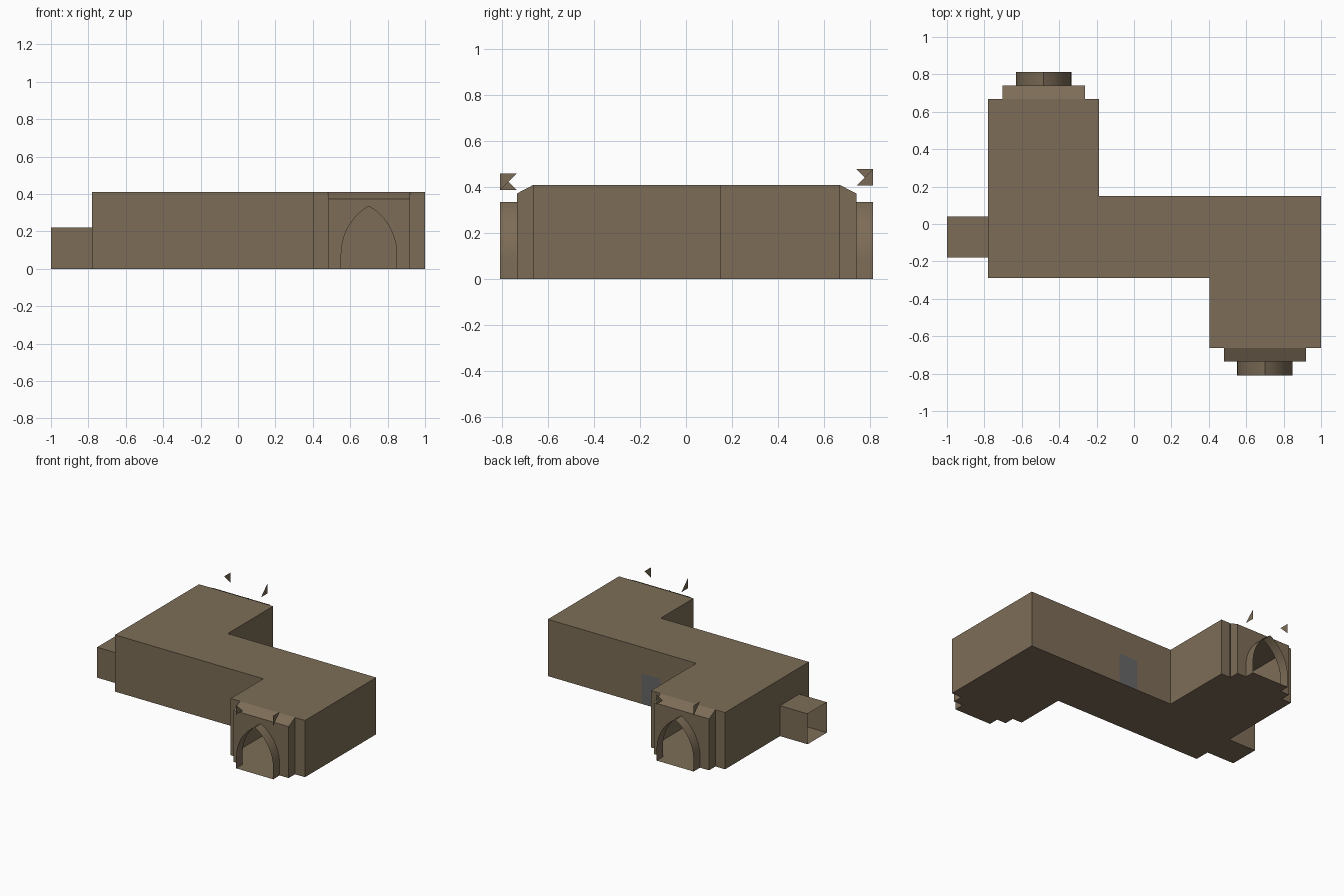
import bpy, bmesh, math

if "Cube" in bpy.data.objects:
    bpy.data.objects.remove(bpy.data.objects["Cube"])

H = 0.41          # main passage height
LOW = 0.22        # low tunnel and door height


def material(name, rgb):
    m = bpy.data.materials.new(name)
    m.diffuse_color = (*rgb, 1)
    m.use_nodes = True
    m.node_tree.nodes["Principled BSDF"].inputs["Base Color"].default_value = m.diffuse_color
    return m


stone = material("brown stone", (0.205, 0.152, 0.095))
grey = material("grey door", (0.14, 0.135, 0.135))


def build(name, polys, mats=(stone,), smooth=False, solid=True):
    """Make an object from polygons, each a list of points, or (points, slot)."""
    bm = bmesh.new()
    for p in polys:
        pts, slot = p if isinstance(p, tuple) else (p, 0)
        bm.faces.new([bm.verts.new(v) for v in pts]).material_index = slot
    bmesh.ops.remove_doubles(bm, verts=bm.verts, dist=1e-5)
    if solid:
        bmesh.ops.recalc_face_normals(bm, faces=bm.faces)
    me = bpy.data.meshes.new(name)
    bm.to_mesh(me)
    bm.free()
    for m in mats:
        me.materials.append(m)
    ob = bpy.data.objects.new(name, me)
    bpy.context.collection.objects.link(ob)
    if smooth:
        bpy.context.view_layer.objects.active = ob
        ob.select_set(True)
        bpy.ops.object.shade_smooth_by_angle(angle=math.radians(30))
        ob.select_set(False)
    return ob


# Main Z-shaped passage: footprint corners, each with the kind of wall that follows it
footprint = [
    (-0.78, -0.29, "wall"), (0.405, -0.29, "wall"), (0.405, -0.663, "wall"),
    (0.48, -0.663, "open"), (0.92, -0.663, "wall"), (1.0, -0.663, "wall"),
    (1.0, 0.15, "wall"), (0.25, 0.15, "door"), (0.10, 0.15, "wall"),
    (-0.187, 0.15, "wall"), (-0.187, 0.668, "wall"), (-0.262, 0.668, "open"),
    (-0.704, 0.668, "wall"), (-0.78, 0.668, "wall"),
    (-0.78, 0.04, "header"), (-0.78, -0.18, "wall")]
polys = [[(x, y, z) for x, y, _ in footprint] for z in (0, H)]
for (x0, y0, kind), (x1, y1, _) in zip(footprint, footprint[1:] + footprint[:1]):
    def panel(za, zb):
        return [(x0, y0, za), (x1, y1, za), (x1, y1, zb), (x0, y0, zb)]
    if kind == "wall":
        polys.append(panel(0, H))
    elif kind in ("door", "header"):
        polys.append(panel(LOW, H))
        if kind == "door":
            polys.append((panel(0, LOW), 1))
build("passage", polys, (stone, grey))

# Low square side tunnel, open at its outer end
ring = [(-0.18, 0), (0.04, 0), (0.04, LOW), (-0.18, LOW)]
build("side_tunnel", [[(-1, *a), (-1, *b), (-0.78, *b), (-0.78, *a)]
                      for a, b in zip(ring, ring[1:] + ring[:1])])

# Pointed arch outline, left foot to right foot
W, SPRING, APEX, N = 0.148, 0.08, 0.335, 10
rise = APEX - SPRING
R = (rise ** 2 + W ** 2) / (2 * W)
sweep = math.asin(rise / R)
left = [(-W, 0)] + [(R - W - R * math.cos(sweep * i / N),
                     SPRING + R * math.sin(sweep * i / N)) for i in range(N + 1)]
arch = left + [(-x, z) for x, z in left[-2::-1]]


def end_piece(label, cx, y0, d, spur_z):
    """Stepped doorway at one end; d is its outward direction along y."""
    y1, y2 = y0 + d * 0.073, y0 + d * 0.146

    def at(x, y, z):
        return (cx - d * x, y, z)
    # Frame with sloping top and arched opening
    w, low = 0.22, 0.372
    fr = [[at(s * w, y0, 0), at(s * w, y1, 0), at(s * w, y1, low), at(s * w, y0, H)]
          for s in (-1, 1)]
    fr.append([at(-w, y0, H), at(w, y0, H), at(w, y1, low), at(-w, y1, low)])
    fr.append([at(-w, y0, 0), at(w, y0, 0), at(w, y1, 0), at(W, y1, 0),
               at(-W, y1, 0), at(-w, y1, 0)])
    fr.append([at(x, y1, z) for x, z in
               [(-w, 0), (-w, low), (w, low), (w, 0)] + arch[::-1]])
    build(label + "_frame", fr)
    # Arched sleeve, open at the outside
    build(label + "_arch", [[at(a[0], y1, a[1]), at(b[0], y1, b[1]),
                             at(b[0], y2, b[1]), at(a[0], y2, a[1])]
                            for a, b in zip(arch, arch[1:] + arch[:1])], smooth=True)
    # Two flat triangular spurs floating above the arch
    lo, hi = spur_z, spur_z + 0.072
    build(label + "_spurs", [[at(s * W, y2, lo), at(s * W, y2, hi), at(s * W, y1, tip)]
                             for s, tip in ((1, hi), (-1, lo))], solid=False)


end_piece("front", 0.70, -0.663, -1, 0.387)
end_piece("back", -0.483, 0.668, 1, 0.406)
